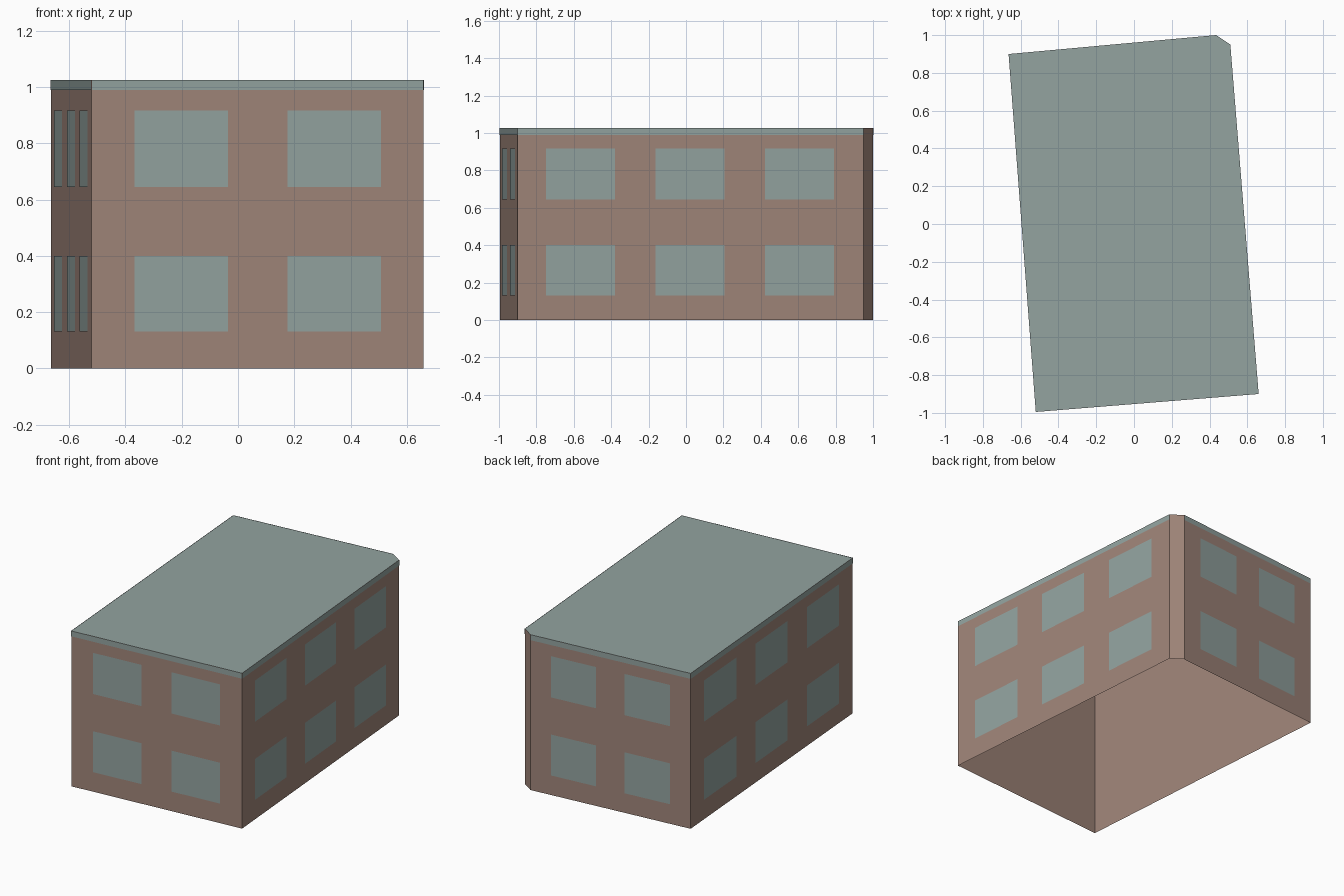
import bpy
import bmesh
from mathutils import Vector

cube = bpy.data.objects.get("Cube")
if cube:
    bpy.data.objects.remove(cube, do_unlink=True)


def material(name, rgb):
    m = bpy.data.materials.new(name)
    m.use_nodes = True
    m.diffuse_color = (*rgb, 1)
    m.node_tree.nodes["Principled BSDF"].inputs["Base Color"].default_value = (*rgb, 1)
    return m


BRICK = material("brick_brown", (0.35, 0.236, 0.193))
GREY = material("grey_green", (0.292, 0.366, 0.352))

# Footprint, counterclockwise, with one clipped corner at the back left
HEIGHT = 1.025
BAND = 0.99
FRONT_RIGHT, FRONT_LEFT = Vector((-0.52, -0.995)), Vector((0.66, -0.9))
CLIP_A, CLIP_B = Vector((0.51, 0.95)), Vector((0.435, 1.0))
BACK_RIGHT = Vector((-0.664, 0.9))
FOOTPRINT = [FRONT_RIGHT, FRONT_LEFT, CLIP_A, CLIP_B, BACK_RIGHT]


def build(name, polygons, mat):
    """Make one object out of a list of polygons."""
    bm = bmesh.new()
    for points in polygons:
        bm.faces.new([bm.verts.new(p) for p in points])
    bmesh.ops.remove_doubles(bm, verts=bm.verts, dist=0.0001)
    mesh = bpy.data.meshes.new(name)
    bm.to_mesh(mesh)
    bm.free()
    mesh.materials.append(mat)
    obj = bpy.data.objects.new(name, mesh)
    bpy.context.collection.objects.link(obj)


def panel(a, b, span, z_low, z_high, offset=0.0):
    """Upright rectangle along part of the wall a-b, pushed outward."""
    d = (b - a).normalized()
    out = Vector((d.y, -d.x)) * offset
    p, q = (a.lerp(b, t) + out for t in span)
    return [(*p, z_low), (*q, z_low), (*q, z_high), (*p, z_high)]


# Walls, open underneath
FULL = (0, 1)
build("walls", [panel(a, b, FULL, 0, HEIGHT)
                for a, b in zip(FOOTPRINT, FOOTPRINT[1:] + FOOTPRINT[:1])], BRICK)

# Flat roof
build("roof", [[(*p, HEIGHT) for p in FOOTPRINT]], GREY)

# Roof edge band and window plates on the four main walls
SHORT = [(0.128, 0.411), (0.589, 0.872)]
LONG = [(0.082, 0.281), (0.398, 0.597), (0.715, 0.914)]
FLOORS = [(0.13, 0.40), (0.645, 0.917)]
SIDES = {
    "front": (FRONT_RIGHT, FRONT_LEFT, SHORT),
    "left": (FRONT_LEFT, CLIP_A, LONG),
    "back": (CLIP_B, BACK_RIGHT, SHORT),
    "right": (BACK_RIGHT, FRONT_RIGHT, LONG),
}
for side, (a, b, spans) in SIDES.items():
    build(side + "_roof_band", [panel(a, b, FULL, BAND, HEIGHT, 0.002)], GREY)
    build(side + "_windows", [panel(a, b, s, low, high, 0.002)
                              for s in spans for low, high in FLOORS], GREY)
